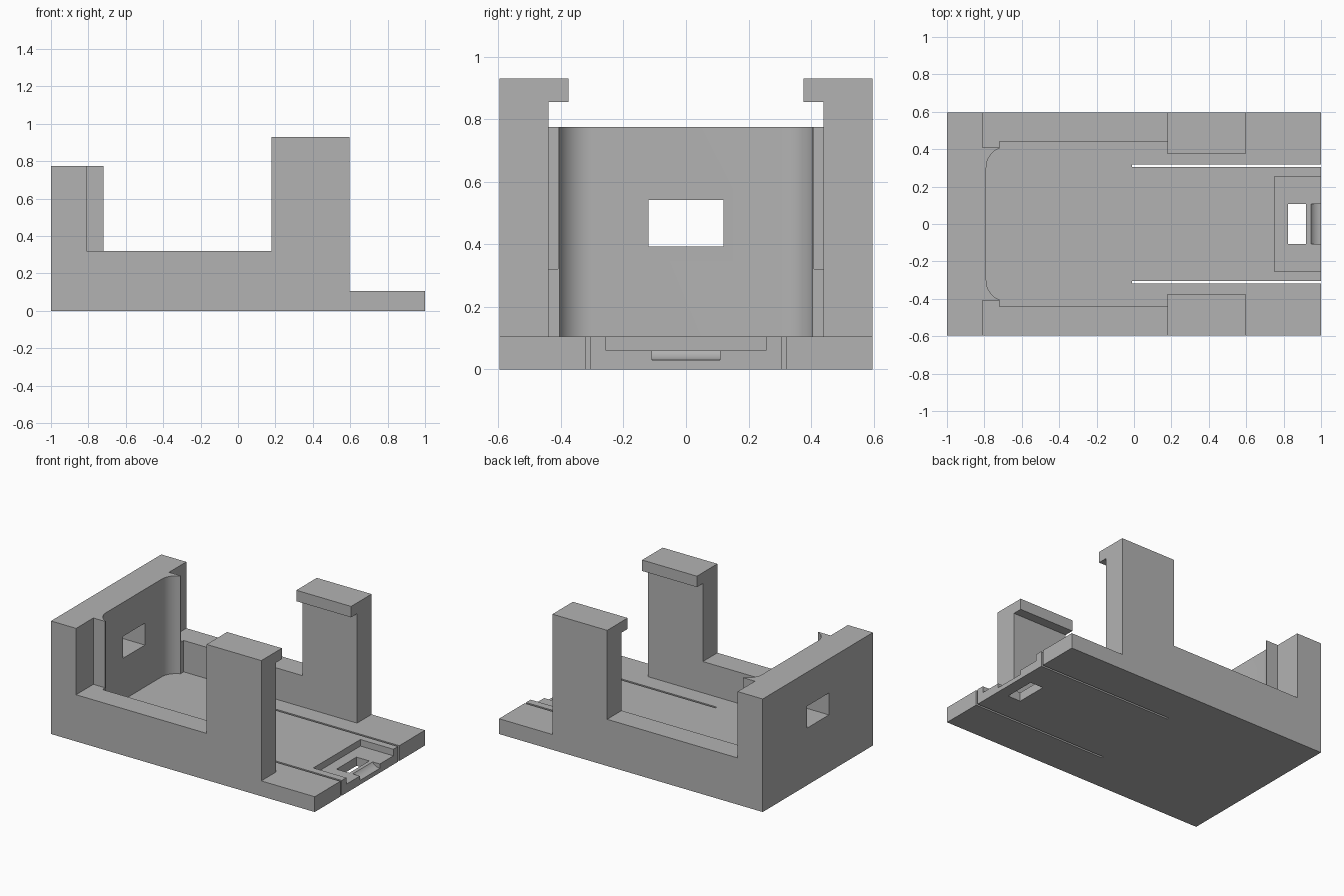
import bpy, bmesh, math
from mathutils import Vector

old = bpy.data.objects.get("Cube")
if old:
    bpy.data.objects.remove(old, do_unlink=True)

grey = bpy.data.materials.new("plain grey")
grey.use_nodes = True
grey.diffuse_color = (0.45, 0.45, 0.45, 1)
grey.node_tree.nodes["Principled BSDF"].inputs["Base Color"].default_value = grey.diffuse_color

# Main dimensions
HALF = 0.597       # half depth of the holder
FLOOR = 0.105      # plate thickness
INNER = 0.44       # inner face of the side rails
RAIL_TOP = 0.32
WALL_TOP = 0.775


def prism(name, outline, axis, lo, hi):
    """Extrude a flat outline along an axis, from lo to hi."""
    place = {"x": lambda a, b, t: (t, a, b),
             "y": lambda a, b, t: (a, t, b),
             "z": lambda a, b, t: (a, b, t)}[axis]
    bm = bmesh.new()
    face = bm.faces.new([bm.verts.new(place(a, b, lo)) for a, b in outline])
    swept = bmesh.ops.extrude_face_region(bm, geom=[face])["geom"]
    verts = [v for v in swept if isinstance(v, bmesh.types.BMVert)]
    bmesh.ops.translate(bm, verts=verts, vec=Vector(place(0, 0, hi - lo)))
    bmesh.ops.recalc_face_normals(bm, faces=bm.faces)
    mesh = bpy.data.meshes.new(name)
    bm.to_mesh(mesh)
    bm.free()
    mesh.materials.append(grey)
    obj = bpy.data.objects.new(name, mesh)
    bpy.context.collection.objects.link(obj)
    return obj


def box(name, x0, x1, y0, y1, z0, z1):
    return prism(name, [(x0, y0), (x1, y0), (x1, y1), (x0, y1)], "z", z0, z1)


def activate(obj):
    bpy.ops.object.select_all(action="DESELECT")
    obj.select_set(True)
    bpy.context.view_layer.objects.active = obj


def cut(obj, cutter):
    """Subtract the cutter and remove it."""
    cutter.hide_render = True
    mod = obj.modifiers.new("cut", "BOOLEAN")
    mod.operation = "DIFFERENCE"
    mod.solver = "EXACT"
    mod.object = cutter
    activate(obj)
    bpy.ops.object.modifier_apply(modifier=mod.name)
    bpy.data.objects.remove(cutter, do_unlink=True)


def arc(cx, cy, r, start, end, steps):
    angles = [math.radians(start + (end - start) * i / steps) for i in range(steps + 1)]
    return [(cx + r * math.cos(a), cy + r * math.sin(a)) for a in angles]


# Base plate with flex slots, latch recess, through hole and curved scoop
base = box("base_plate", -1, 1, -HALF, HALF, 0, FLOOR)
for s in (-1, 1):
    y0, y1 = sorted((s * 0.305, s * 0.319))
    cut(base, box("slot_cutter", -0.01, 1.1, y0, y1, -0.1, 0.3))
cut(base, box("recess_cutter", 0.75, 1.1, -0.255, 0.255, 0.06, 0.3))
cut(base, box("hole_cutter", 0.823, 0.92, -0.108, 0.108, -0.1, 0.3))
scoop = [(1.1, 0.03), (1.1, 0.2), (0.943, 0.2)] + arc(1, 0.095, 0.065, 210, 270, 10)
cut(base, prism("scoop_cutter", scoop, "y", -0.108, 0.108))

# End wall with curved inner corners, pointed lips and a window
corner = arc(-0.68, 0.302, 0.11, 180, 111, 14)
half = corner + [(-0.72, 0.41), (-0.81, 0.41), (-0.81, HALF), (-1, HALF)]
wall = prism("end_wall", half + [(x, -y) for x, y in reversed(half)], "z", FLOOR, WALL_TOP)
cut(wall, box("window_cutter", -1.1, -0.6, -0.12, 0.12, 0.392, 0.542))

# Side rails and hooked clip posts
rail = [(-0.81, 0.41), (-0.72, 0.41), (-0.72, INNER), (0.18, INNER), (0.18, HALF), (-0.81, HALF)]
clip = [(INNER, FLOOR), (HALF, FLOOR), (HALF, 0.93), (0.375, 0.93), (0.375, 0.855), (INNER, 0.855)]
for side, s in (("left", 1), ("right", -1)):
    # the model's front is -y, so front and back name the two rails
    where = "back" if s > 0 else "front"
    prism(where + "_rail", [(x, s * y) for x, y in rail], "z", FLOOR, RAIL_TOP)
    prism(where + "_clip", [(s * y, z) for y, z in clip], "x", 0.18, 0.595)

# Smooth only the curved faces
for obj in (base, wall):
    activate(obj)
    bpy.ops.object.shade_smooth_by_angle(angle=math.radians(25))
